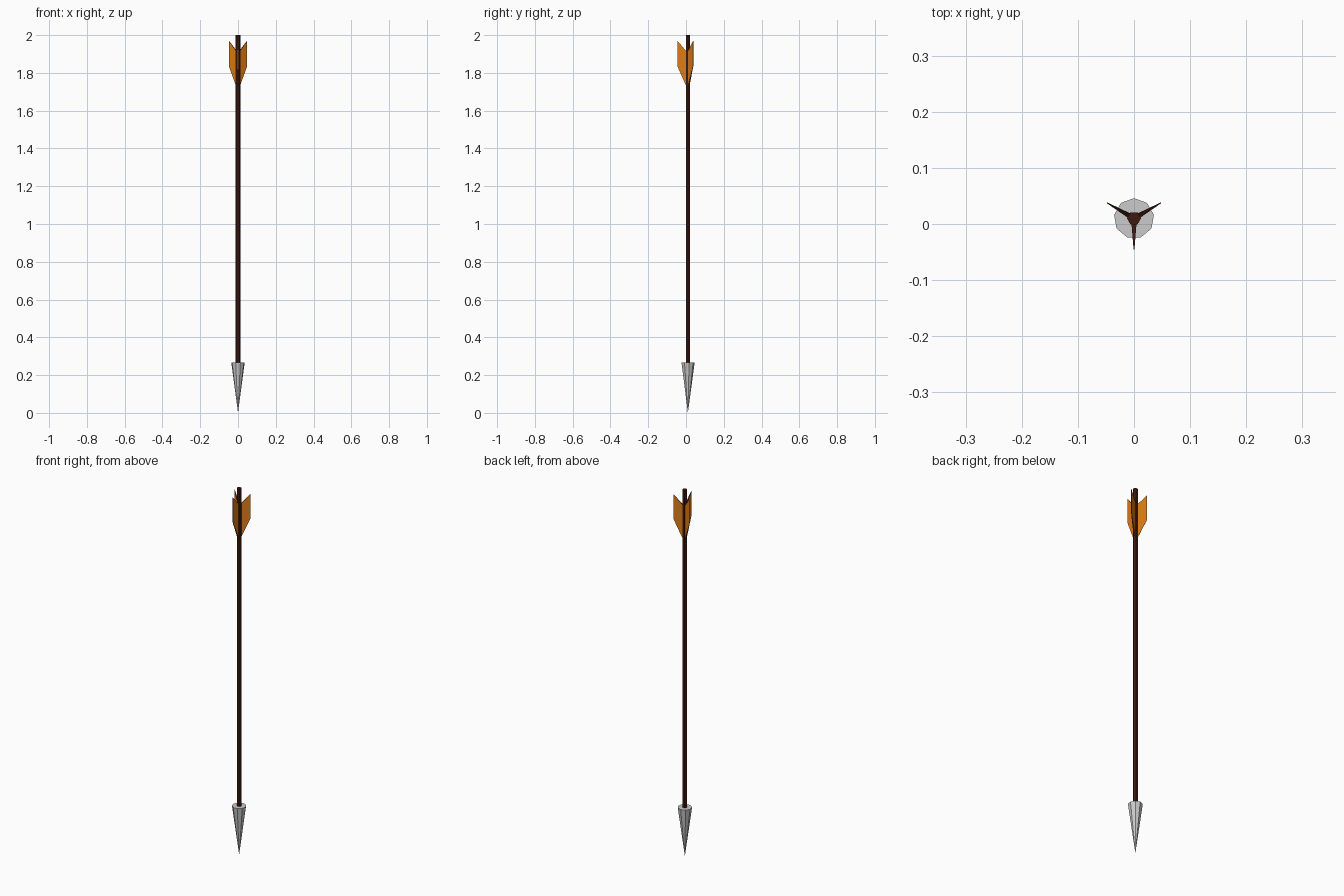
import bpy, bmesh, math
from mathutils import Matrix, Vector

if "Cube" in bpy.data.objects:
    bpy.data.objects.remove(bpy.data.objects["Cube"])

AXIS_Y = 0.01   # arrow axis, offset so the bounding box is centred


def material(name, color):
    m = bpy.data.materials.new(name)
    m.diffuse_color = (*color, 1)
    m.use_nodes = True
    m.node_tree.nodes["Principled BSDF"].inputs["Base Color"].default_value = m.diffuse_color
    return m


wood = material("dark_wood", (0.05, 0.01, 0.005))
feather = material("orange_feather", (0.75, 0.2, 0.008))


def cone(name, sides, r_bottom, r_top, z0, z1, turn=0, mat=None):
    bpy.ops.mesh.primitive_cone_add(vertices=sides, radius1=r_bottom, radius2=r_top,
                                    depth=z1 - z0, location=(0, AXIS_Y, (z0 + z1) / 2),
                                    rotation=(0, 0, turn))
    ob = bpy.context.object
    ob.name = name
    if mat:
        ob.data.materials.append(mat)
    return ob


# Hexagonal shaft and nine-sided metal point
cone("shaft", 6, 0.0125, 0.0125, 0.26, 2.0, math.radians(30), wood)
cone("arrow_head", 9, 0.0, 0.036, 0.0, 0.267)

# Fletching: wedge-shaped vanes, thick at the shaft and thin at the rim
# profile points: distance from axis, height, half thickness
PROFILE = [(0.009, 1.73, 0.0045), (0.0555, 1.835, 0.0008),
           (0.0555, 1.97, 0.0008), (0.009, 1.915, 0.0045)]


def vane(name, angle):
    bm = bmesh.new()
    sides = [[bm.verts.new((r, s * t, z)) for r, z, t in PROFILE] for s in (-1, 1)]
    for ring in sides:
        bm.faces.new(ring)
    for i in range(4):
        j = (i + 1) % 4
        rim = bm.faces.new((sides[0][i], sides[0][j], sides[1][j], sides[1][i]))
        rim.material_index = 1
    bmesh.ops.recalc_face_normals(bm, faces=bm.faces)
    bm.transform(Matrix.Translation(Vector((0, AXIS_Y, 0))) @ Matrix.Rotation(angle, 4, 'Z'))
    me = bpy.data.meshes.new(name)
    bm.to_mesh(me)
    bm.free()
    me.materials.append(feather)
    me.materials.append(wood)
    bpy.context.collection.objects.link(bpy.data.objects.new(name, me))


for label, deg in (("front", -90), ("right", 30), ("left", 150)):
    vane(f"{label}_vane", math.radians(deg))
